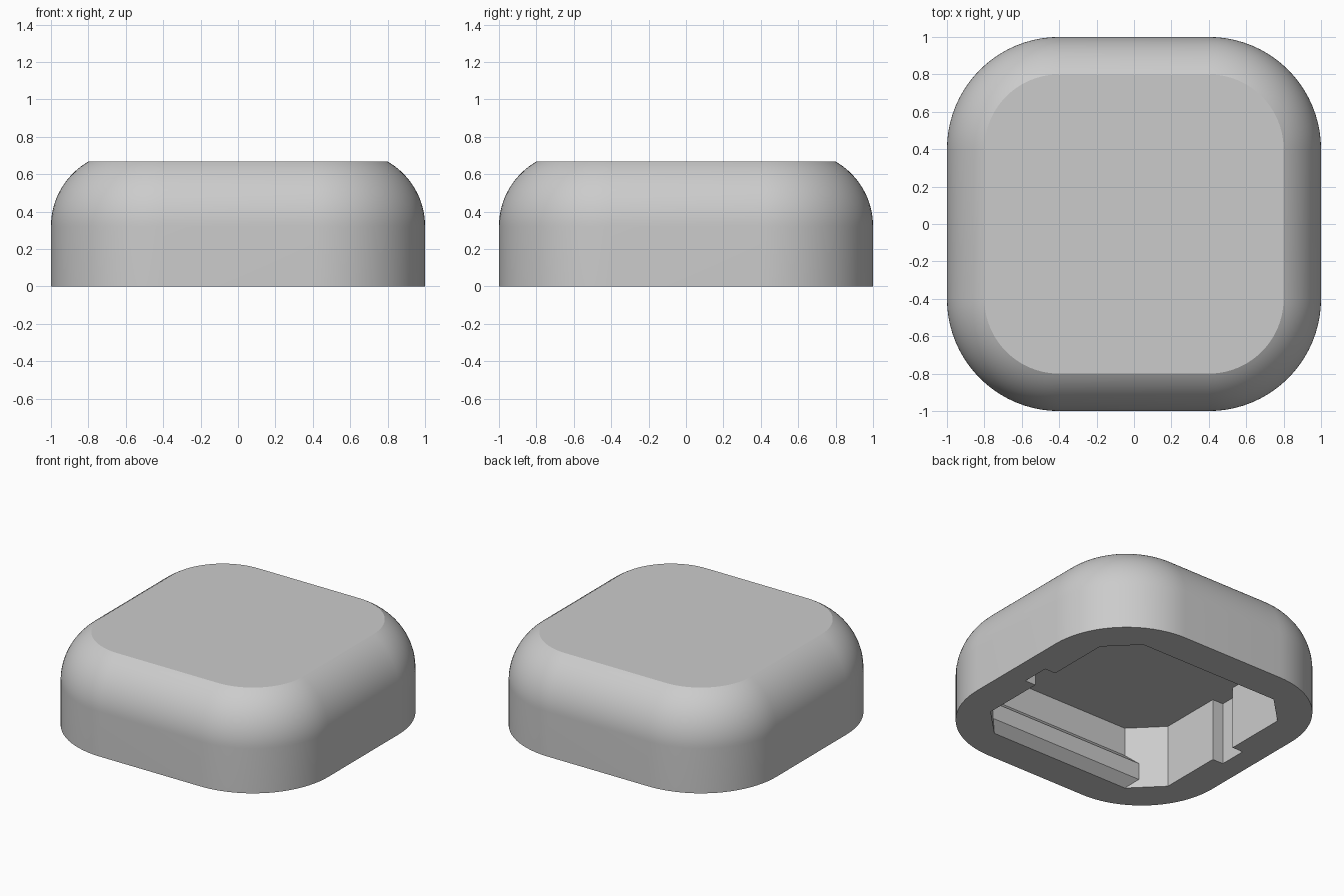
import bpy, bmesh, math

if "Cube" in bpy.data.objects:
    bpy.data.objects.remove(bpy.data.objects["Cube"], do_unlink=True)

gray = bpy.data.materials.new("plain_gray")
gray.use_nodes = True
gray.diffuse_color = (0.6, 0.6, 0.6, 1)
gray.node_tree.nodes["Principled BSDF"].inputs["Base Color"].default_value = (0.6, 0.6, 0.6, 1)

CENTRE, RADIUS, TOP = 0.4, 0.6, 0.668        # corner arcs and height
WALL, CHAMFER, DEPTH = 0.755, 0.555, 0.45    # hollow underside
EDGE = 0.4                                   # radius of the rounded upper edge
STEPS = 20


def finish(bm, name):
    bmesh.ops.recalc_face_normals(bm, faces=bm.faces)
    mesh = bpy.data.meshes.new(name)
    bm.to_mesh(mesh)
    bm.free()
    mesh.materials.append(gray)
    obj = bpy.data.objects.new(name, mesh)
    bpy.context.collection.objects.link(obj)
    return obj


def add_ring(bm, points, z):
    return [bm.verts.new((x, y, z)) for x, y in points]


def bridge(bm, a, b):
    n = len(a)
    for i in range(n):
        bm.faces.new((a[i], a[(i + 1) % n], b[(i + 1) % n], b[i]))


def rounded_square(r):
    pts = []
    for k in range(4):
        sx, sy = (1, -1, -1, 1)[k], (1, 1, -1, -1)[k]
        for i in range(STEPS + 1):
            t = math.pi / 2 * (k + i / STEPS)
            pts.append((sx * CENTRE + r * math.cos(t), sy * CENTRE + r * math.sin(t)))
    return pts


# Cap shell: straight skirt, rounded shoulder, flat top
bm = bmesh.new()
rim = add_ring(bm, rounded_square(RADIUS), 0)
last = rim
sweep = math.acos(0.5)
shoulder = TOP - EDGE * math.sin(sweep)
for i in range(STEPS + 1):
    t = sweep * i / STEPS
    r = RADIUS - EDGE * (1 - math.cos(t))
    ring = add_ring(bm, rounded_square(r), shoulder + EDGE * math.sin(t))
    bridge(bm, last, ring)
    last = ring
bm.faces.new(last)

# Hollow: chamfered square with a notch in each side wall
half = [(CHAMFER, -WALL), (WALL, -CHAMFER), (WALL, -0.1), (0.84, -0.1),
        (0.84, 0.1), (WALL, 0.1), (WALL, CHAMFER), (CHAMFER, WALL)]
outline = half + [(-x, -y) for x, y in half]
mouth = add_ring(bm, outline, 0)
roof = add_ring(bm, outline, DEPTH)
bridge(bm, mouth, roof)
bm.faces.new(roof)

# Flat bottom rim between the skirt and the hollow
loops = [bm.edges.get((l[i - 1], l[i])) for l in (rim, mouth) for i in range(len(l))]
bmesh.ops.triangle_fill(bm, edges=loops, use_beauty=True)
shell = finish(bm, "cap_shell")
bpy.ops.object.select_all(action="DESELECT")
shell.select_set(True)
bpy.context.view_layer.objects.active = shell
bpy.ops.object.shade_smooth_by_angle(angle=math.radians(30))

# Snap ridges along the front and back inner walls, mitred into the chamfers
profile = [(0, 0), (0.065, 0.06), (0.065, 0.18), (0, 0.245)]
for name, side in (("front_ridge", 1), ("back_ridge", -1)):
    bm = bmesh.new()
    ends = [[bm.verts.new((s * (CHAMFER + d), side * (d - WALL), z)) for d, z in profile]
            for s in (-1, 1)]
    bridge(bm, *ends)
    for end in ends:
        bm.faces.new(end)
    finish(bm, name)
